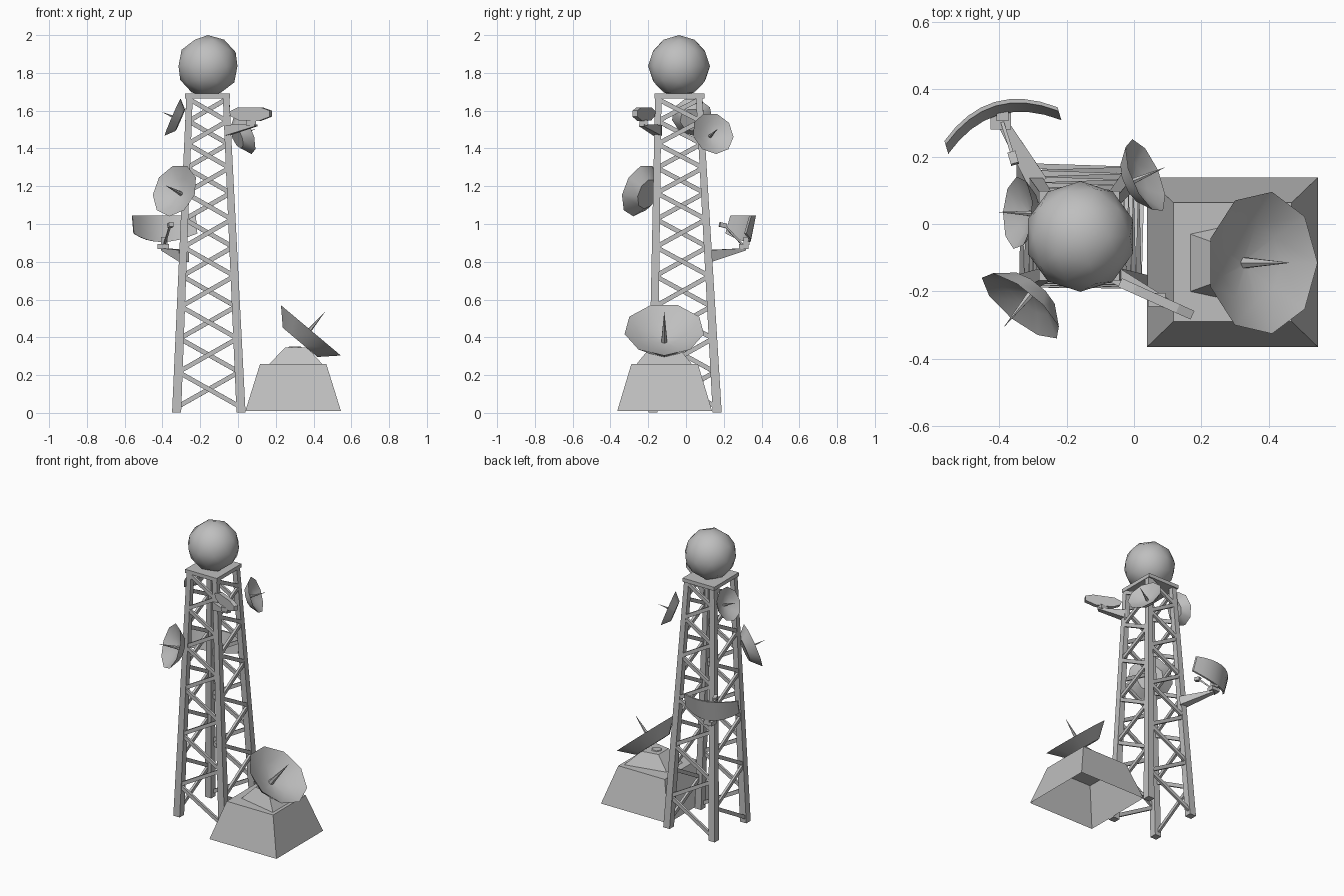
import bpy, bmesh
from math import cos, sin, tau, radians
from mathutils import Vector, Matrix

old = bpy.data.objects.get("Cube")
if old:
    bpy.data.objects.remove(old)

grey = bpy.data.materials.new("light_grey")
grey.use_nodes = True
grey.diffuse_color = (0.52, 0.52, 0.52, 1)
grey.node_tree.nodes["Principled BSDF"].inputs["Base Color"].default_value = grey.diffuse_color


def finish(name, bm, smooth=None):
    bmesh.ops.recalc_face_normals(bm, faces=bm.faces)
    mesh = bpy.data.meshes.new(name)
    bm.to_mesh(mesh)
    bm.free()
    mesh.materials.append(grey)
    if smooth:
        mesh.polygons.foreach_set("use_smooth", [True] * len(mesh.polygons))
        mesh.set_sharp_from_angle(angle=radians(smooth))
    obj = bpy.data.objects.new(name, mesh)
    bpy.context.scene.collection.objects.link(obj)


def loft(bm, rings, cap_start=True):
    """Bridge rings of points and cap the ends."""
    loops = [[bm.verts.new(p) for p in ring] for ring in rings]
    n = len(loops[0])
    for a, b in zip(loops, loops[1:]):
        for i in range(n):
            j = (i + 1) % n
            bm.faces.new((a[i], a[j], b[j], b[i]))
    if cap_start:
        bm.faces.new(loops[0])
    bm.faces.new(loops[-1])


def square(c, sx, sy):
    return [(c[0] + i * sx / 2, c[1] + j * sy / 2, c[2])
            for i, j in ((-1, -1), (1, -1), (1, 1), (-1, 1))]


def ngon(c, r, n):
    return [(c[0] + r * cos(tau * i / n), c[1] + r * sin(tau * i / n), c[2])
            for i in range(n)]


def beam(bm, p, q, w, h, w2=None, h2=None, drop=0):
    """Straight bar from p to q; drop hangs it below the given line."""
    p, q = Vector(p), Vector(q)
    d = (q - p).normalized()
    side = d.cross(Vector((0, 0, 1))).normalized()
    up = side.cross(d)
    rings = []
    for c, a, b in ((p, w, h), (q, w2 or w, h2 or h)):
        c = c - up * b / 2 * drop
        rings.append([c + side * a / 2 * i + up * b / 2 * j
                      for i, j in ((-1, -1), (1, -1), (1, 1), (-1, 1))])
    loft(bm, rings)


# Lattice tower: four tapering legs
BOTTOM, TOP = 0.003, 1.665


def leg_point(i, j, z):
    t = (z - BOTTOM) / (TOP - BOTTOM)
    x0, x1 = ((-0.325, -0.257), (0.016, -0.063))[i]
    y0, y1 = ((-0.175, -0.147), (0.165, 0.07))[j]
    return Vector((x0 + (x1 - x0) * t, y0 + (y1 - y0) * t, z))


corners = [(0, 0), (1, 0), (1, 1), (0, 1)]
bm = bmesh.new()
for i, j in corners:
    loft(bm, [square(leg_point(i, j, BOTTOM), 0.048, 0.048),
              square(leg_point(i, j, TOP), 0.034, 0.034)])
finish("tower_legs", bm)

# Zigzag braces, one diagonal per panel, shrinking towards the top
PANELS, Q = 11, 0.953
levels = [0.03 + 1.63 * (1 - Q ** k) / (1 - Q ** PANELS) for k in range(PANELS + 1)]
bm = bmesh.new()
for a, b in zip(corners, corners[1:] + corners[:1]):
    outward = Vector((a[0] + b[0] - 1, a[1] + b[1] - 1, 0)) * 0.009
    for k, (low, high) in enumerate(zip(levels, levels[1:])):
        start, end = (a, b) if k % 2 else (b, a)
        beam(bm, leg_point(*start, low) + outward, leg_point(*end, high) + outward,
             0.016, 0.024)
finish("tower_braces", bm)

# Platform and radome
bm = bmesh.new()
loft(bm, [square((-0.162, -0.035, z), 0.238, 0.265) for z in (TOP, 1.69)])
finish("tower_platform", bm)

bm = bmesh.new()
bmesh.ops.create_icosphere(bm, subdivisions=2, radius=0.164,
                           matrix=Matrix.Translation((-0.159, -0.037, 1.836)))
finish("radome", bm, 60)

# Ground station: hollow sloped base, wedge pedestal and neck
bm = bmesh.new()
loft(bm, [square((0.292, -0.113, 0.01), 0.506, 0.502),
          square((0.292, -0.113, 0.26), 0.35, 0.352)], cap_start=False)
finish("station_base", bm)


def wedge(x0, half0, x1, half1, z):
    return [(x0, -0.115 - half0, z), (x1, -0.115 - half1, z),
            (x1, -0.115 + half1, z), (x0, -0.115 + half0, z)]


bm = bmesh.new()
loft(bm, [wedge(0.167, 0.085, 0.445, 0.145, 0.26), wedge(0.25, 0.055, 0.365, 0.075, 0.347)])
loft(bm, [ngon((0.305, -0.115, 0.34), 0.04, 6), ngon((0.3, -0.115, 0.352), 0.03, 6)])
finish("station_pedestal", bm)


# Nine-sided dishes with a flat back cap, each with a spike feed
def dish(name, centre, normal, r):
    n = Vector(normal).normalized()
    u = (n * n.z - Vector((0, 0, 1))).normalized()
    v = n.cross(u)
    m = Matrix((u, v, n)).transposed().to_4x4()
    m.translation = centre
    bm = bmesh.new()
    loft(bm, [ngon((0, 0, -d * r), s * r, 9)
              for s, d in ((0.58, 0.4), (1, 0), (0.55, 0.25), (0.06, 0.38))])
    bm.transform(m)
    finish(name + "_bowl", bm, 32)

    bm = bmesh.new()
    loft(bm, [ngon((0, 0, -0.39 * r), 0.085 * r, 6), ngon((0, 0, 0.57 * r), 0.004 * r, 6)])
    bm.transform(m)
    finish(name + "_spike", bm)


dish("station_dish", (0.381, -0.115, 0.441), (0.643, 0, 0.766), 0.2134)
dish("front_dish", (-0.335, -0.243, 1.178), (-0.597, -0.738, 0.322), 0.145)
dish("side_dish", (-0.345, 0.033, 1.568), (-0.917, 0.04, 0.4), 0.109)
dish("back_dish", (0.034, 0.143, 1.48), (0.86, 0.37, 0.35), 0.117)

# Curved reflector on the back corner
mid = Vector((-0.383, 0.258, 0))
along, out = Vector((0.958, 0.286, 0)), Vector((-0.286, 0.958, 0))
bm = bmesh.new()
rings = []
for k in range(9):
    t = k / 4 - 1
    base = mid + along * 0.175 * t + out * 0.068 * (1 - t * t)
    low = base + Vector((0, 0, 0.905 + 0.045 * t * t))
    high = base + out * 0.028 + Vector((0, 0, 1.045))
    rings.append([low, low + out * 0.012, high + out * 0.012, high])
loft(bm, rings)
finish("curved_reflector", bm, 40)

# Its tapered arm, mount block and feed
bm = bmesh.new()
beam(bm, (-0.285, 0.12, 0.862), (-0.395, 0.31, 0.872), 0.06, 0.062, 0.03, 0.012, drop=1)
loft(bm, [square((-0.395, 0.305, z), 0.06, 0.05) for z in (0.868, 0.895)])
loft(bm, [square((-0.39, 0.32, z), 0.035, 0.03) for z in (0.89, 0.93)])
finish("reflector_arm", bm)

bm = bmesh.new()
beam(bm, (-0.39, 0.3, 0.89), (-0.36, 0.205, 0.99), 0.01, 0.01)
beam(bm, (-0.363, 0.212, 0.99), (-0.353, 0.178, 0.998), 0.024, 0.024)
finish("reflector_feed", bm)

# Flat oblong antenna on the front corner, with arm and mount
bm = bmesh.new()
along, out = Vector((0.91, -0.41, 0)), Vector((0.41, 0.91, 0))
centre = Vector((0.066, -0.222, 1.58))
outline = ((-0.118, 0.015), (-0.07, 0.036), (0.07, 0.036), (0.118, 0.02),
           (0.118, -0.012), (0.05, -0.036), (-0.06, -0.032), (-0.108, -0.01))
loft(bm, [[centre + along * a + out * s + Vector((0, 0, z)) for a, z in outline]
          for s in (-0.014, 0.014)])
finish("oblong_antenna", bm)

bm = bmesh.new()
beam(bm, (-0.06, -0.15, 1.525), (0.095, -0.235, 1.527), 0.05, 0.058, 0.03, 0.01, drop=1)
loft(bm, [square((0.068, -0.225, z), 0.052, 0.04) for z in (1.522, 1.55)])
finish("oblong_antenna_arm", bm)
